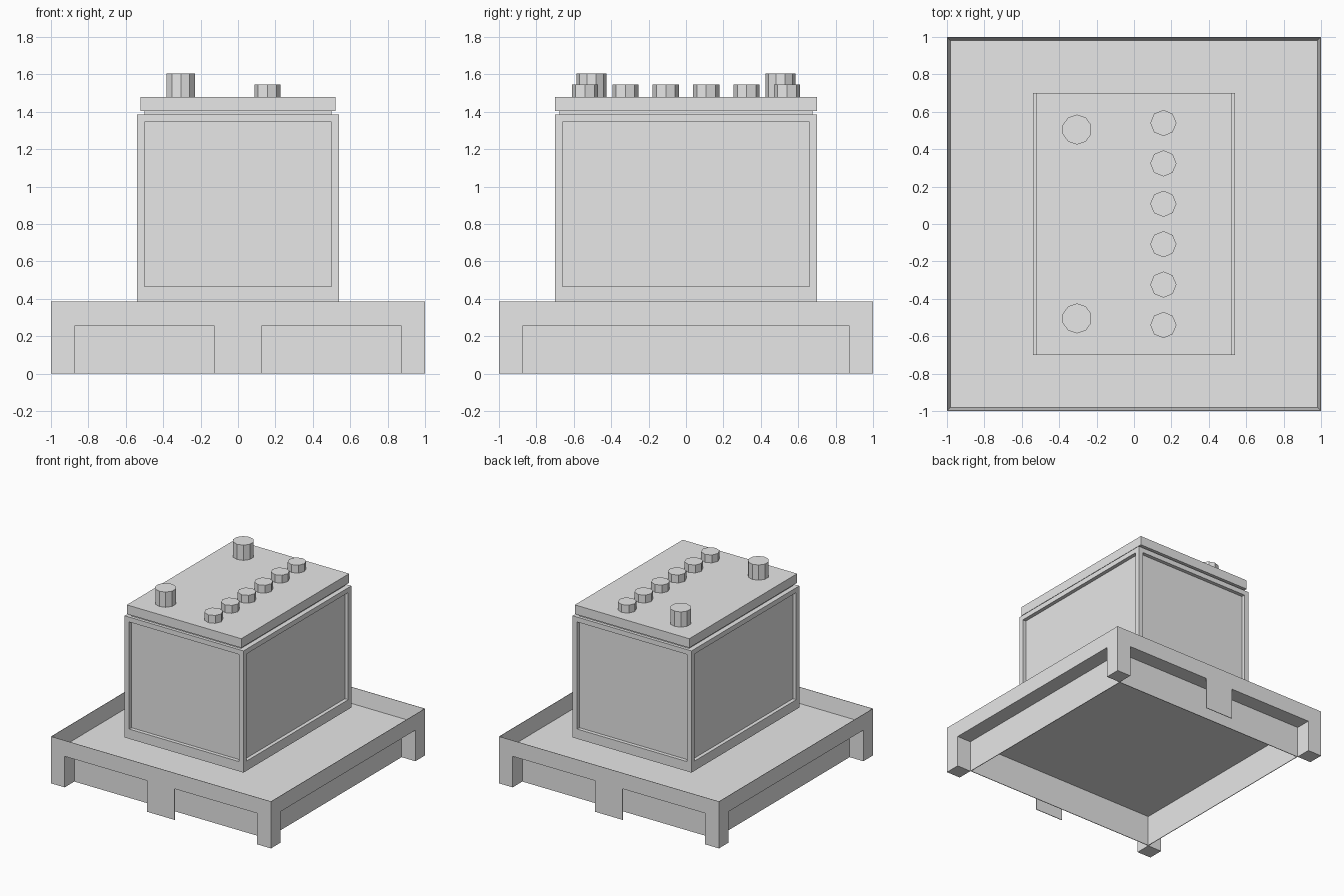
import bpy, bmesh
from mathutils import Matrix, Vector

cube = bpy.data.objects.get("Cube")
if cube:
    bpy.data.objects.remove(cube, do_unlink=True)

grey = bpy.data.materials.new("plain_grey")
grey.use_nodes = True
grey.diffuse_color = (0.8, 0.8, 0.8, 1)
for node in grey.node_tree.nodes:
    if node.type == 'BSDF_PRINCIPLED':
        node.inputs["Base Color"].default_value = (0.8, 0.8, 0.8, 1)


def finish(name, bm):
    bmesh.ops.recalc_face_normals(bm, faces=bm.faces[:])
    mesh = bpy.data.meshes.new(name)
    bm.to_mesh(mesh)
    bm.free()
    mesh.materials.append(grey)
    obj = bpy.data.objects.new(name, mesh)
    bpy.context.scene.collection.objects.link(obj)
    return obj


def box_mesh(low, high):
    bm = bmesh.new()
    low, high = Vector(low), Vector(high)
    size = Matrix.Diagonal((*(high - low), 1))
    bmesh.ops.create_cube(bm, size=1, matrix=Matrix.Translation((low + high) / 2) @ size)
    return bm


def box(name, low, high):
    return finish(name, box_mesh(low, high))


def cylinder(name, x, y, bottom, top, radius, sides):
    bm = bmesh.new()
    bmesh.ops.create_cone(bm, cap_ends=True, segments=sides, radius1=radius,
                          radius2=radius, depth=top - bottom,
                          matrix=Matrix.Translation((x, y, (bottom + top) / 2)))
    return finish(name, bm)


def square_loft(name, rings):
    """Join square rings of (half width, height) and cap both ends."""
    bm = bmesh.new()
    loops = [[bm.verts.new((sx * h, sy * h, z))
              for sx, sy in ((-1, -1), (1, -1), (1, 1), (-1, 1))] for h, z in rings]
    for a, b in zip(loops, loops[1:]):
        for i in range(4):
            j = (i + 1) % 4
            bm.faces.new((a[i], a[j], b[j], b[i]))
    bm.faces.new(loops[0])
    bm.faces.new(loops[-1])
    return finish(name, bm)


# Tray: hollow recessed skirt below, thin tapered rim above
RIM, DECK, LEG = 0.385, 0.25, 0.875
square_loft("tray", [(0.87, DECK), (0.87, 0), (LEG, 0), (LEG, 0.255), (1, 0.255),
                     (1, RIM), (0.997, RIM), (0.98, 0.26)])

# Corner legs, and thin centre plates on front and back
for sy, depth_name in ((-1, "front"), (1, "back")):
    for sx, side_name in ((-1, "right"), (1, "left")):
        xs, ys = sorted((sx * LEG, sx)), sorted((sy * LEG, sy))
        box(f"{depth_name}_{side_name}_leg", (xs[0], ys[0], 0), (xs[1], ys[1], 0.255))
    ys = sorted((sy * 0.995, sy))
    box(f"{depth_name}_centre_plate", (-0.125, ys[0], 0), (0.125, ys[1], 0.255))

# Battery case with a sunken panel on each side
bm = box_mesh((-0.54, -0.70, RIM), (0.54, 0.70, 1.385))
bm.normal_update()
walls = [f for f in bm.faces if abs(f.normal.z) < 0.5]
bmesh.ops.inset_individual(bm, faces=walls, thickness=0.057)
bm.normal_update()
for wall in walls:
    inward = wall.normal * -0.03
    for v in wall.verts:
        if v.co.z < 0.8:
            v.co.z = 0.465
    # Deepen the panel by extruding it inward
    panel = bmesh.ops.extrude_discrete_faces(bm, faces=[wall])["faces"][0]
    bmesh.ops.translate(bm, verts=panel.verts[:], vec=inward)
finish("battery_case", bm)

# Lid on a narrower neck
box("lid_neck", (-0.50, -0.675, 1.38), (0.50, 0.675, 1.41))
box("lid", (-0.52, -0.70, 1.405), (0.52, 0.70, 1.48))

# Terminals and filler caps
for name, y in (("front_terminal", -0.505), ("back_terminal", 0.505)):
    cylinder(name, -0.305, y, 1.48, 1.605, 0.08, 10)
for i in range(6):
    cylinder(f"filler_cap_{i + 1}", 0.157, (i - 2.5) * 0.216, 1.48, 1.545, 0.07, 8)
